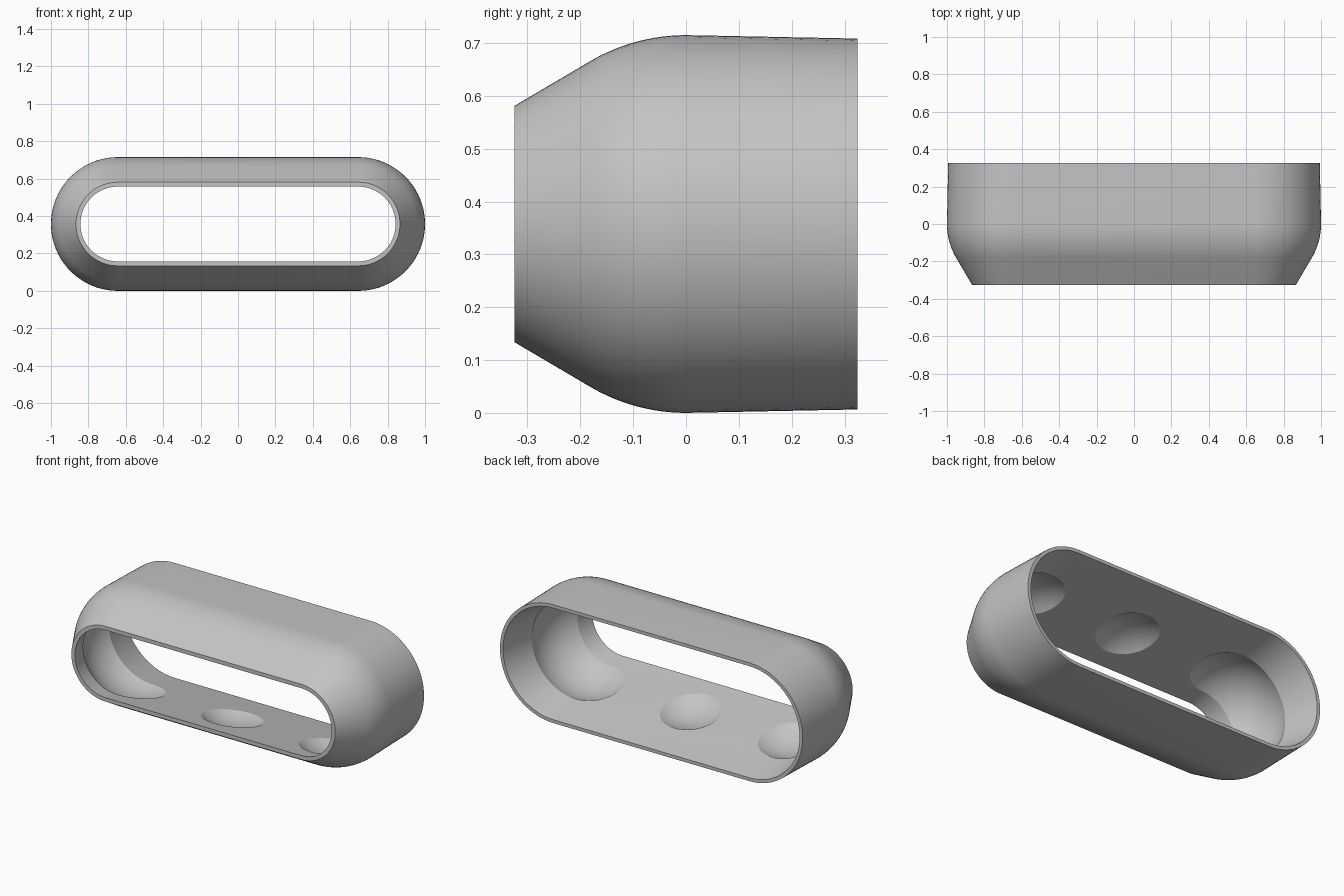
import bpy
import bmesh
from math import sin, cos, pi, radians
from mathutils import Matrix

old = bpy.data.objects.get("Cube")
if old:
    bpy.data.objects.remove(old, do_unlink=True)

R = 0.3575            # outer end radius, also the middle height
HALF = 1 - R          # centre of each rounded end
BACK, FRONT = 0.325, -0.325
ARC = 40              # segments per rounded end

grey = bpy.data.materials.new("plain grey")
grey.use_nodes = True
grey.diffuse_color = (0.55, 0.55, 0.55, 1)
grey.node_tree.nodes["Principled BSDF"].inputs["Base Color"].default_value = (0.55, 0.55, 0.55, 1)


def make_object(name, bm):
    bmesh.ops.recalc_face_normals(bm, faces=bm.faces)
    mesh = bpy.data.meshes.new(name)
    bm.to_mesh(mesh)
    bm.free()
    mesh.materials.append(grey)
    obj = bpy.data.objects.new(name, mesh)
    bpy.context.collection.objects.link(obj)
    return obj


# Wall section as (radius, y): gentle taper, round shoulder, cone, then the inner wall
section = [(0.351, BACK)]
for i in range(13):
    a = radians(30) * i / 12
    section.append((R * cos(a), -R * sin(a)))
section += [(0.2235, FRONT), (0.20, FRONT), (0.331, BACK)]

# Sweep the section around the stadium outline
path = []
for side in (1, -1):
    for i in range(ARC + 1):
        a = -pi / 2 + pi * i / ARC
        path.append((side * HALF, side * cos(a), side * sin(a)))
bm = bmesh.new()
rings = [[bm.verts.new((cx + r * dx, y, R + r * dz)) for r, y in section]
         for cx, dx, dz in path]
n = len(section)
for k, ring in enumerate(rings):
    after = rings[(k + 1) % len(rings)]
    for j in range(n):
        m = (j + 1) % n
        bm.faces.new((ring[j], ring[m], after[m], after[j]))
sleeve = make_object("sleeve", bm)

# Three round pockets hollowed into the inner wall
cutters = []
for cx in (-HALF, 0, HALF):
    bm = bmesh.new()
    turn = Matrix.Translation((cx, 0, R)) @ Matrix.Rotation(pi / 2, 4, 'X')
    bmesh.ops.create_uvsphere(bm, u_segments=72, v_segments=36, radius=0.311, matrix=turn)
    cutter = make_object("pocket_cutter", bm)
    cutter.hide_render = True
    cutters.append(cutter)
    mod = sleeve.modifiers.new("pocket", 'BOOLEAN')
    mod.operation = 'DIFFERENCE'
    mod.solver = 'EXACT'
    mod.object = cutter

bpy.ops.object.select_all(action='DESELECT')
sleeve.select_set(True)
bpy.context.view_layer.objects.active = sleeve
for mod in list(sleeve.modifiers):
    bpy.ops.object.modifier_apply(modifier=mod.name)
for cutter in cutters:
    bpy.data.objects.remove(cutter, do_unlink=True)
bpy.ops.object.shade_smooth_by_angle(angle=radians(22))
